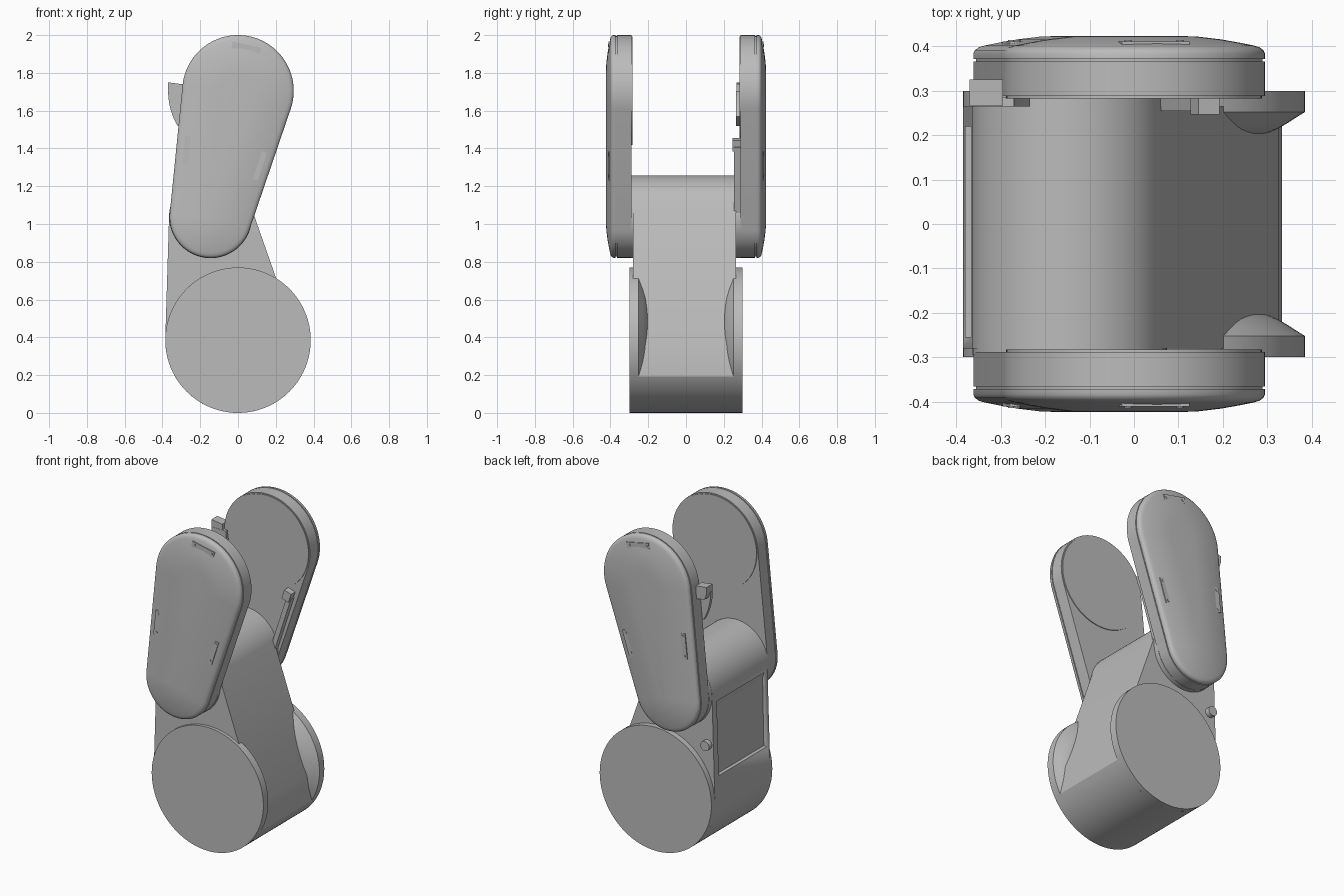
import bpy, bmesh, math
from math import cos, sin, radians

if "Cube" in bpy.data.objects:
    bpy.data.objects.remove(bpy.data.objects["Cube"])

mat = bpy.data.materials.new("light_grey")
mat.diffuse_color = (0.5, 0.5, 0.5, 1)
mat.use_nodes = True
mat.node_tree.nodes["Principled BSDF"].inputs["Base Color"].default_value = mat.diffuse_color


def loft(name, loops, sharp=30):
    """Skin a list of (xz outline, y) sections and cap both ends."""
    bm = bmesh.new()
    rings = [[bm.verts.new((x, y, z)) for x, z in pts] for pts, y in loops]
    n = len(rings[0])
    for a, b in zip(rings, rings[1:]):
        for i in range(n):
            j = (i + 1) % n
            bm.faces.new((a[i], a[j], b[j], b[i]))
    bm.faces.new(rings[0])
    bm.faces.new(rings[-1])
    bmesh.ops.recalc_face_normals(bm, faces=bm.faces)
    me = bpy.data.meshes.new(name)
    bm.to_mesh(me)
    bm.free()
    me.materials.append(mat)
    for p in me.polygons:
        p.use_smooth = True
    me.set_sharp_from_angle(angle=radians(sharp))
    ob = bpy.data.objects.new(name, me)
    bpy.context.collection.objects.link(ob)
    return ob


def prism(name, pts, y0, y1):
    return loft(name, [(pts, y0), (pts, y1)])


def arc(c, r, a0, a1, n):
    return [(c[0] + r * cos(radians(a0 + (a1 - a0) * i / n)),
             c[1] + r * sin(radians(a0 + (a1 - a0) * i / n))) for i in range(n + 1)]


def circle(c, r, n=96):
    return arc(c, r, 0, 360, n)[:-1]


def bar(c, length, width, angle):
    """Rotated rectangle outline."""
    a = radians(angle)
    return [(c[0] + u * cos(a) - v * sin(a), c[1] + u * sin(a) + v * cos(a))
            for u, v in ((-length / 2, -width / 2), (length / 2, -width / 2),
                         (length / 2, width / 2), (-length / 2, width / 2))]


BASE, ELBOW, TOP = (0, 0.385), (-0.145, 1.038), (0, 1.705)
R_BASE, R_ELBOW, R_TOP = 0.385, 0.217, 0.295


def plate_outline(d):
    """Tapered rounded outline around both upper pivots, inset by d."""
    dx, dz = TOP[0] - ELBOW[0], TOP[1] - ELBOW[1]
    th = math.degrees(math.atan2(dz, dx))
    ph = math.degrees(math.acos((R_ELBOW - R_TOP) / math.hypot(dx, dz)))
    return (arc(TOP, R_TOP - d, th - ph, th + ph, 48)
            + arc(ELBOW, R_ELBOW - d, th + ph, th + 360 - ph, 40))


# Central body: round base narrowing to the elbow
profile = (arc(BASE, R_BASE, 178, 330, 60) + [(0.325, 0.36)]
           + arc(ELBOW, 0.22, 20, 178, 48))
body = prism("central_body", profile, -0.28, 0.265)

# Recessed access panel on the left face
cut = prism("panel_cutter", [(-0.5, 0.54), (-0.358, 0.54), (-0.349, 1.0), (-0.5, 1.0)],
            -0.255, 0.22)
cut.hide_render = True
cut.hide_viewport = True
mod = body.modifiers.new("panel", 'BOOLEAN')
mod.object = cut
mod.solver = 'EXACT'

# Elbow hub joining both side plates
prism("elbow_hub", circle(ELBOW, 0.219), -0.295, 0.295)

for s, side in ((-1, "front"), (1, "back")):
    # Base disc with curved flange blending into the body
    loft(side + "_base_flange",
         [(circle(BASE, r), s * y) for r, y in
          ((0.385, 0.3), (0.385, 0.252), (0.37, 0.243), (0.35, 0.23),
           (0.325, 0.215), (0.3, 0.204), (0.28, 0.2))])

    # Side plate with seam groove and domed cover
    loft(side + "_side_plate",
         [(plate_outline(d), s * y) for d, y in
          ((0, 0.288), (0, 0.366), (0.006, 0.366), (0.006, 0.372), (0, 0.372),
           (0, 0.384), (0.004, 0.392), (0.012, 0.398), (0.025, 0.402),
           (0.06, 0.409), (0.1, 0.416), (0.15, 0.422), (0.2, 0.424))])

    # Round mounting face on the inside of the plate
    prism(side + "_mounting_face", circle(TOP, 0.288), s * 0.283, s * 0.3)

    # Small bolted brackets on the cover
    for i, (c, ang) in enumerate((((0.045, 1.932), -12), ((-0.27, 1.39), 84),
                                  ((0.112, 1.31), 72))):
        prism(f"{side}_bracket_{i}", bar(c, 0.155, 0.036, ang), s * 0.39, s * 0.411)
        for k in (-1, 1):
            b = (c[0] + k * 0.06 * cos(radians(ang)), c[1] + k * 0.06 * sin(radians(ang)))
            prism(f"{side}_bolt_{i}", circle(b, 0.008, 12), s * 0.4, s * 0.414)

# Stop tab and its block at the top left of the back plate
prism("stop_tab", arc(TOP, 0.37, 180, 210, 12) + arc(TOP, 0.27, 210, 180, 12), 0.265, 0.286)
prism("stop_block", [(-0.37, 1.75), (-0.37, 1.71), (-0.355, 1.67), (-0.295, 1.66),
                     (-0.295, 1.74)], 0.267, 0.325)

# Rail with end block along the inside of the back plate
prism("inner_rail", bar((0.11, 1.22), 0.4, 0.03, 72), 0.255, 0.292)
prism("rail_block", bar((0.16, 1.42), 0.06, 0.05, 72), 0.247, 0.292)

# Small knob on the neck
prism("neck_knob", circle((-0.335, 0.74), 0.03, 24), 0.25, 0.295)
